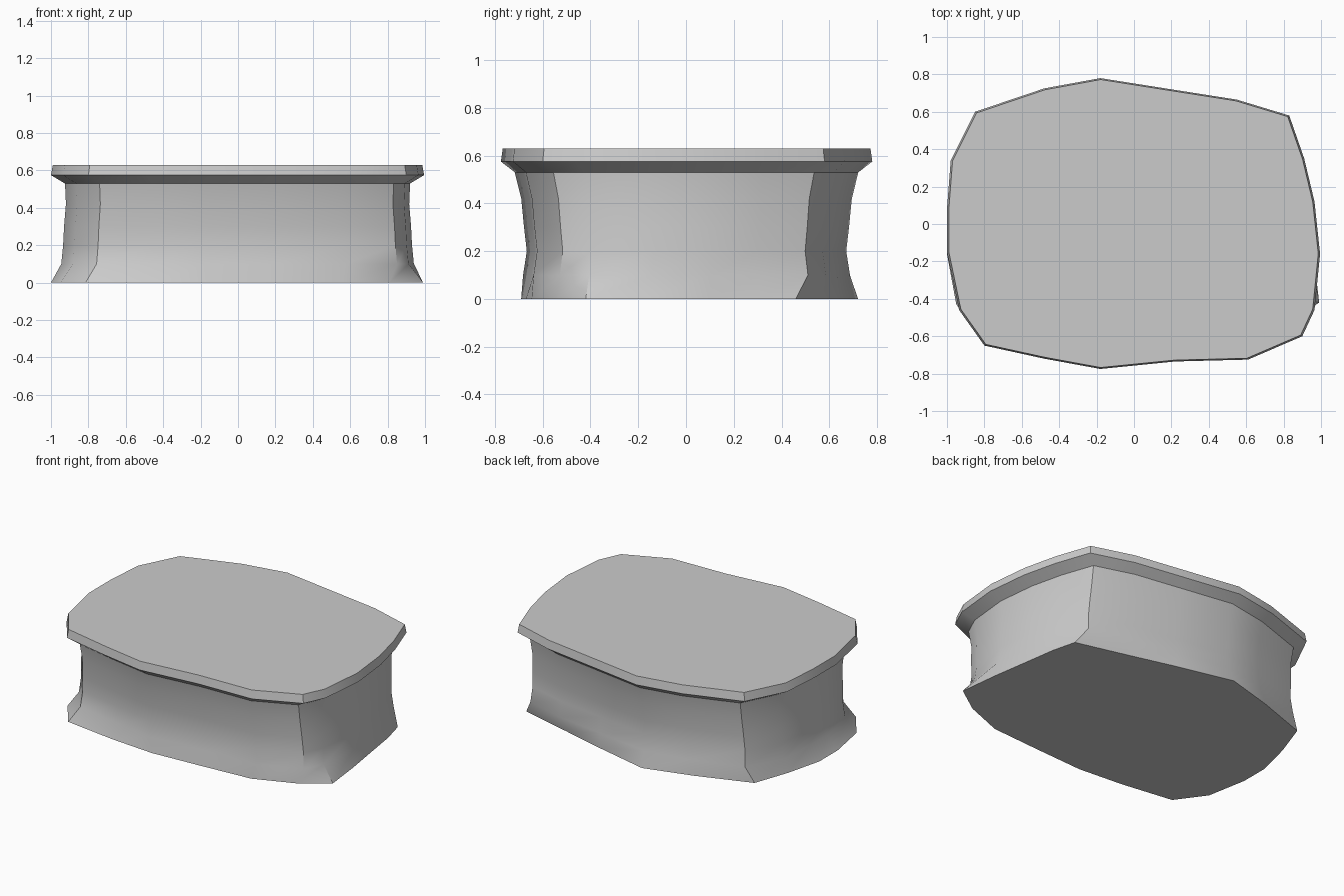
import bpy, bmesh, math

if "Cube" in bpy.data.objects:
    bpy.data.objects.remove(bpy.data.objects["Cube"])

# Outline of the top slab (counter-clockwise seen from above)
TOP = [(-.18, .78), (-.48, .725), (-.85, .60), (-.98, .34), (-1, .08),
       (-1, -.15), (-.935, -.46), (-.80, -.65), (-.48, -.72), (-.18, -.775),
       (.22, -.735), (.61, -.725), (.90, -.60), (.965, -.46), (.995, -.16),
       (.965, .12), (.91, .35), (.83, .58), (.55, .665), (.20, .72)]

# Outline of the flared foot, matched point for point
FOOT = [(-.18, .72), (-.50, .63), (-.857, .505), (-.94, .27), (-1, .03),
        (-1, -.16), (-.95, -.43), (-.815, -.615), (-.46, -.665), (-.15, -.69),
        (.20, -.67), (.55, -.646), (.81, -.545), (.99, -.42), (.96, -.16),
        (.92, .10), (.89, .30), (.85, .46), (.50, .55), (.20, .63)]

# Waisted wall and lip: x scale, y scale, height
LEVELS = [(.945, .88, .10), (.935, .86, .20), (.93, .875, .30),
          (.92, .89, .42), (.925, .925, .53), (1, 1, .575), (.99, .99, .63)]


def loft(name, rings):
    bm = bmesh.new()
    loops = [[bm.verts.new(p) for p in ring] for ring in rings]
    n = len(loops[0])
    for lo, hi in zip(loops, loops[1:]):
        for i in range(n):
            j = (i + 1) % n
            bm.faces.new((lo[i], lo[j], hi[j], hi[i]))
    bm.faces.new(loops[-1])
    bm.faces.new(loops[0][::-1])
    bmesh.ops.recalc_face_normals(bm, faces=bm.faces)
    mesh = bpy.data.meshes.new(name)
    bm.to_mesh(mesh)
    bm.free()
    obj = bpy.data.objects.new(name, mesh)
    bpy.context.collection.objects.link(obj)
    return obj


# Waisted block with flared foot and overhanging flat top
rings = [[(x, y, 0) for x, y in FOOT]]
rings += [[(x * sx, y * sy, z) for x, y in TOP] for sx, sy, z in LEVELS]
block = loft("waisted_block", rings)

bpy.context.view_layer.objects.active = block
block.select_set(True)
bpy.ops.object.shade_smooth_by_angle(angle=math.radians(32))
